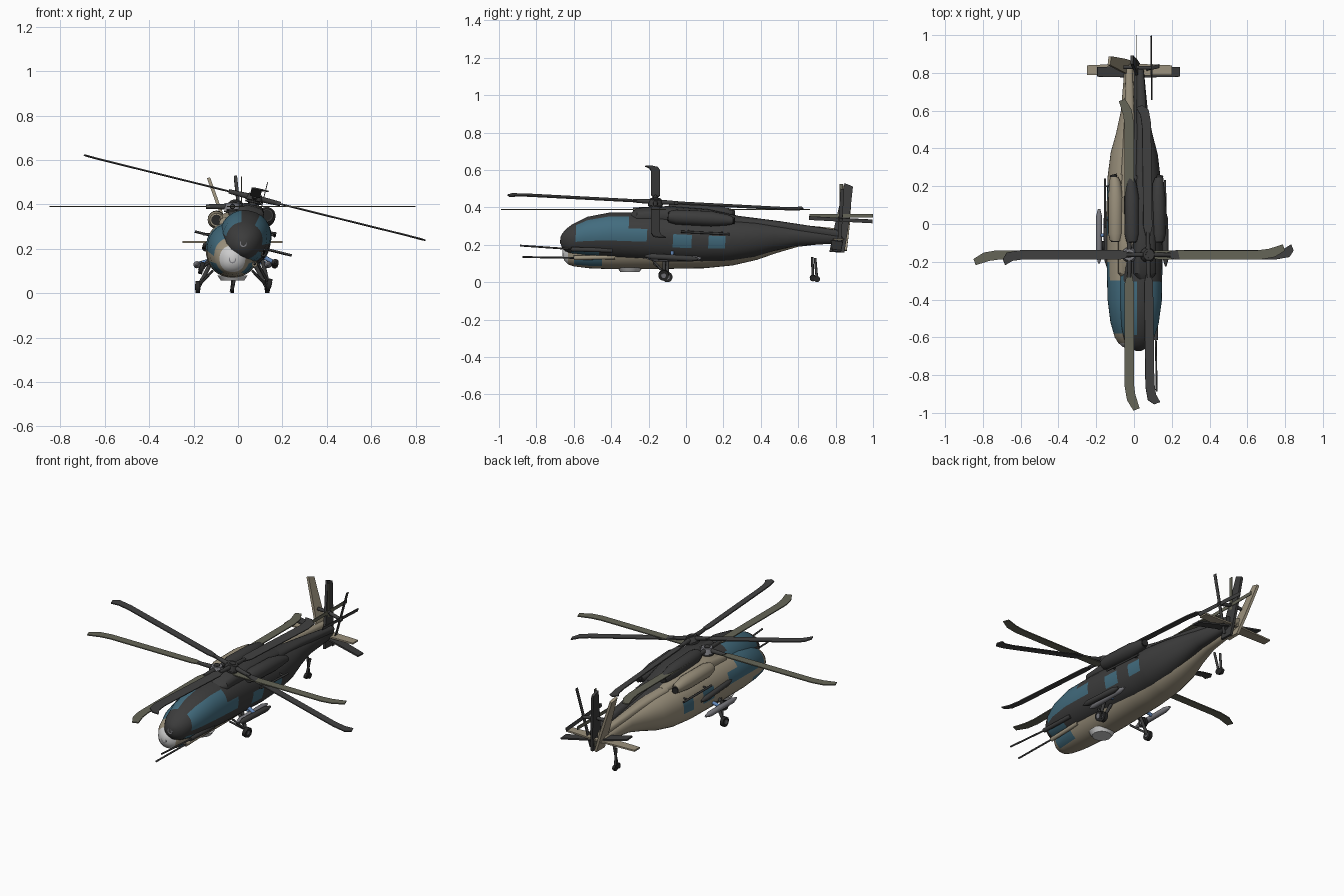
import bpy, bmesh, math
from math import cos, sin, radians, pi
from mathutils import Vector, Matrix

cube = bpy.data.objects.get("Cube")
if cube:
    bpy.data.objects.remove(cube)


def material(name, r, g, b):
    m = bpy.data.materials.new(name)
    m.use_nodes = True
    m.diffuse_color = (r, g, b, 1)
    bsdf = m.node_tree.nodes["Principled BSDF"]
    bsdf.inputs["Base Color"].default_value = (r, g, b, 1)
    bsdf.inputs["Roughness"].default_value = 0.7
    return m


TAN = material("tan paint", .33, .285, .205)
DARK = material("charcoal paint", .045, .045, .045)
OLIVE = material("olive blade", .13, .13, .095)
BLADE = material("dark blade", .055, .055, .055)
GLASS = material("blue glass", .055, .15, .21)
LIGHT = material("light grey", .6, .6, .6)
GREY = material("mid grey", .2, .2, .22)
BLUE = material("blue strut", .12, .24, .48)
BLACK = material("rubber black", .02, .02, .02)

built = []
place = Matrix()
prefix = ""


def finish(name, bm, mats):
    bmesh.ops.recalc_face_normals(bm, faces=bm.faces)
    mesh = bpy.data.meshes.new(name)
    bm.to_mesh(mesh)
    bm.free()
    for m in mats:
        mesh.materials.append(m)
    ob = bpy.data.objects.new(prefix + name, mesh)
    bpy.context.collection.objects.link(ob)
    ob.matrix_world = place
    built.append(ob)


def skin(name, rings, mats, rule=None):
    """Join rings of points into a closed tube; rule picks a material."""
    bm = bmesh.new()
    vs = [[bm.verts.new(p) for p in ring] for ring in rings]
    n = len(vs[0])
    for i in range(len(vs) - 1):
        for k in range(n):
            f = bm.faces.new((vs[i][k], vs[i][(k + 1) % n], vs[i + 1][(k + 1) % n], vs[i + 1][k]))
            if rule:
                f.material_index = rule((rings[i][0].y + rings[i + 1][0].y) / 2, (k + .5) * 360 / n)
    for end in (vs[0], vs[-1]):
        f = bm.faces.new(end)
        if rule:
            f.material_index = rule(end[0].co.y, 270)
    finish(name, bm, mats)


def loft(name, sections, mats, rule=None, seg=16, power=1.0):
    """Sections are (y, centre x, half width, bottom z, top z)."""
    def bend(v):
        return math.copysign(abs(v) ** power, v)
    rings = [[Vector((cx + w * bend(cos(2 * pi * k / seg)), y,
                      (b + t) / 2 + (t - b) / 2 * bend(sin(2 * pi * k / seg)))) for k in range(seg)]
             for y, cx, w, b, t in sections]
    skin(name, rings, mats, rule)


def rod(name, p0, p1, r0, mat, r1=None, seg=12):
    p0, p1 = Vector(p0), Vector(p1)
    q = (p1 - p0).to_track_quat('Z', 'Y')
    rings = [[p + q @ Vector((r * cos(2 * pi * k / seg), r * sin(2 * pi * k / seg), 0)) for k in range(seg)]
             for p, r in ((p0, r0), (p1, r0 if r1 is None else r1))]
    skin(name, rings, [mat])


def plate(name, outline, thick, mat):
    """Flat outline given body by the thickness vector."""
    t = Vector(thick) / 2
    skin(name, [[Vector(p) - t for p in outline], [Vector(p) + t for p in outline]], [mat])


# fuselage stations: y, half width, bottom, top
BODY = [(-.66, .012, .14, .17), (-.65, .035, .115, .19), (-.63, .058, .095, .215),
        (-.60, .077, .085, .24), (-.52, .1, .075, .285), (-.4, .115, .07, .315),
        (-.2, .12, .07, .325), (.1, .12, .075, .325), (.25, .115, .09, .322),
        (.38, .098, .12, .315), (.48, .07, .155, .303), (.6, .044, .19, .29),
        (.82, .026, .215, .265), (.845, .008, .23, .25)]
# glass patches: y range, elevation range in degrees
PANES = [(-.58, -.3, 0, 70), (-.3, -.2, 0, 30), (-.6, -.45, -60, -20),
         (-.06, .04, -10, 20), (.13, .22, -10, 20)]


def body_at(y):
    for a, b in zip(BODY, BODY[1:]):
        if a[0] <= y <= b[0]:
            f = (y - a[0]) / (b[0] - a[0])
            return (y, 0) + tuple(u + (v - u) * f for u, v in zip(a[1:], b[1:]))


def body_rule(y, angle):
    if y < -.635:
        return 2
    e = math.degrees(math.asin(sin(radians(angle))))
    return int(any(a < y < b and lo < e < hi for a, b, lo, hi in PANES))


def helicopter(paint, blade, nose, pod, radius):
    stations = {s[0] for s in BODY} | {v for p in PANES for v in p[:2]}
    loft("fuselage", [body_at(y) for y in sorted(stations)], [paint, GLASS, nose], body_rule, 36, .92)

    # roof housing, tail spine and engines
    loft("roof_housing", [(-.3, 0, .03, .28, .31), (-.26, 0, .06, .27, .345), (-.1, 0, .06, .27, .365),
                          (.12, 0, .055, .27, .36), (.28, 0, .035, .28, .335)], [paint], power=.7)
    loft("tail_spine", [(.26, 0, .045, .27, .335), (.5, 0, .03, .26, .318), (.84, 0, .018, .23, .285)],
         [paint], power=.7)
    for s, side in ((1, "left_"), (-1, "right_")):
        loft(side + "engine", [(-.09, s * .072, .03, .3, .36), (-.05, s * .072, .04, .29, .37),
                               (.14, s * .072, .04, .29, .372), (.22, s * .075, .03, .3, .36),
                               (.25, s * .08, .022, .308, .352)], [paint])
        rod(side + "intake", (s * .072, -.094, .33), (s * .072, -.085, .33), .024, BLACK)
        rod(side + "exhaust", (s * .08, .24, .33), (s * .086, .262, .33), .018, BLACK)
        rod(side + "rail", (s * .128, -.02, .265), (s * .128, .24, .265), .006, DARK)
        for y in (.02, .2):
            rod(side + "rail_bracket", (s * .09, y, .265), (s * .13, y, .265), .005, DARK)

        # pylons with pods
        loft(side + "pod", [(-.21, s * .16, .004, .124, .132), (-.17, s * .16, .016, .112, .144),
                            (.04, s * .16, .016, .112, .144), (.08, s * .16, .006, .122, .134)], [pod])
        rod(side + "pylon", (s * .09, -.06, .15), (s * .16, -.06, .13), .01, BLUE)

        # main wheels
        rod(side + "gear_strut", (s * .1, -.1, .13), (s * .152, -.1, .03), .009, DARK)
        rod(side + "gear_brace", (s * .09, -.17, .1), (s * .147, -.1, .04), .006, DARK)
        rod(side + "wheel", (s * .147, -.1, .028), (s * .167, -.1, .028), .028, BLACK, seg=18)
        rod(side + "wheel_hub", (s * .145, -.1, .028), (s * .169, -.1, .028), .013, GREY)

        # tailplane half
        plate(side + "tailplane", [(0, .785, .23), (s * .225, .79, .23), (s * .225, .84, .23), (0, .85, .23)],
              (0, 0, .009), paint)

    # tail wheel, belly dome, nose sensor and refuelling probe
    rod("tail_strut", (0, .69, .13), (0, .7, .02), .007, DARK)
    rod("tail_wheel", (-.008, .7, .017), (.008, .7, .017), .017, BLACK)
    rod("belly_dome", (0, -.3, .056), (0, -.3, .08), .052, LIGHT, .068, 20)
    rod("nose_sensor", (0, -.66, .15), (0, -.64, .15), .016, GREY)
    rod("probe_base", (.1, -.6, .13), (.1, -.38, .135), .012, paint)
    rod("probe_tip", (.1, -.875, .135), (.1, -.58, .13), .005, DARK)

    # canted tail fin
    def cant(y, z):
        return (-.36 * (z - .22), y, z)
    fin = [cant(.78, .17), cant(.86, .17), cant(.875, .3), cant(.888, .505), cant(.842, .52), cant(.8, .3)]
    plate("tail_fin", fin, (.014, 0, .005), paint)

    # tail rotor
    hub = Vector((.04, .83, .355))
    rod("tail_rotor_shaft", (-.03, .83, .355), hub + Vector((.012, 0, 0)), .01, DARK)
    for i in range(4):
        d = Vector((0, cos(i * pi / 2), sin(i * pi / 2)))
        c = Vector((0, -d.z, d.y)) * .01
        plate("tail_rotor_blade", [hub + d * .01 - c, hub + d * .17 - c, hub + d * .17 + c, hub + d * .01 + c],
              (.004, 0, 0), blade)

    # main rotor
    hub = Vector((0, -.163, .39))
    rod("mast", (0, -.163, .33), (0, -.163, .41), .018, DARK)
    rod("rotor_hub", hub - Vector((0, 0, .014)), hub + Vector((0, 0, .016)), .04, pod, .03, 16)
    rod("swash_plate", (0, -.163, .365), (0, -.163, .373), .038, DARK)
    for i in range(4):
        d = Vector((cos(i * pi / 2), sin(i * pi / 2), 0))
        c = Vector((-d.y, d.x, 0))
        rod("blade_grip", hub, hub + d * .12, .014, DARK, .01)
        shape = [(.1, -.012), (.15, -.024), (.7, -.024), (.77, -.012), (radius, .022),
                 (radius - .012, .055), (.74, .032), (.68, .024), (.15, .024), (.1, .012)]
        plate("main_blade", [hub + d * r + c * o for r, o in shape], (0, 0, .006), blade)


# first aircraft, level
prefix = "tan_"
place = Matrix.Translation((-.025, 0, 0))
helicopter(TAN, OLIVE, LIGHT, GREY, .825)

# second aircraft, rolled and pitched about its rotor hub
prefix = "dark_"
place = (Matrix.Translation((.075, -.163, .43)) @ Matrix.Rotation(radians(13.9), 4, 'Y')
         @ Matrix.Rotation(radians(-3.1), 4, 'X') @ Matrix.Translation((0, .163, -.39)))
helicopter(DARK, BLADE, DARK, DARK, .793)

# smooth shading with sharp edges kept
bpy.ops.object.select_all(action='DESELECT')
for ob in built:
    ob.select_set(True)
bpy.context.view_layer.objects.active = built[0]
bpy.ops.object.shade_smooth_by_angle(angle=radians(35))
